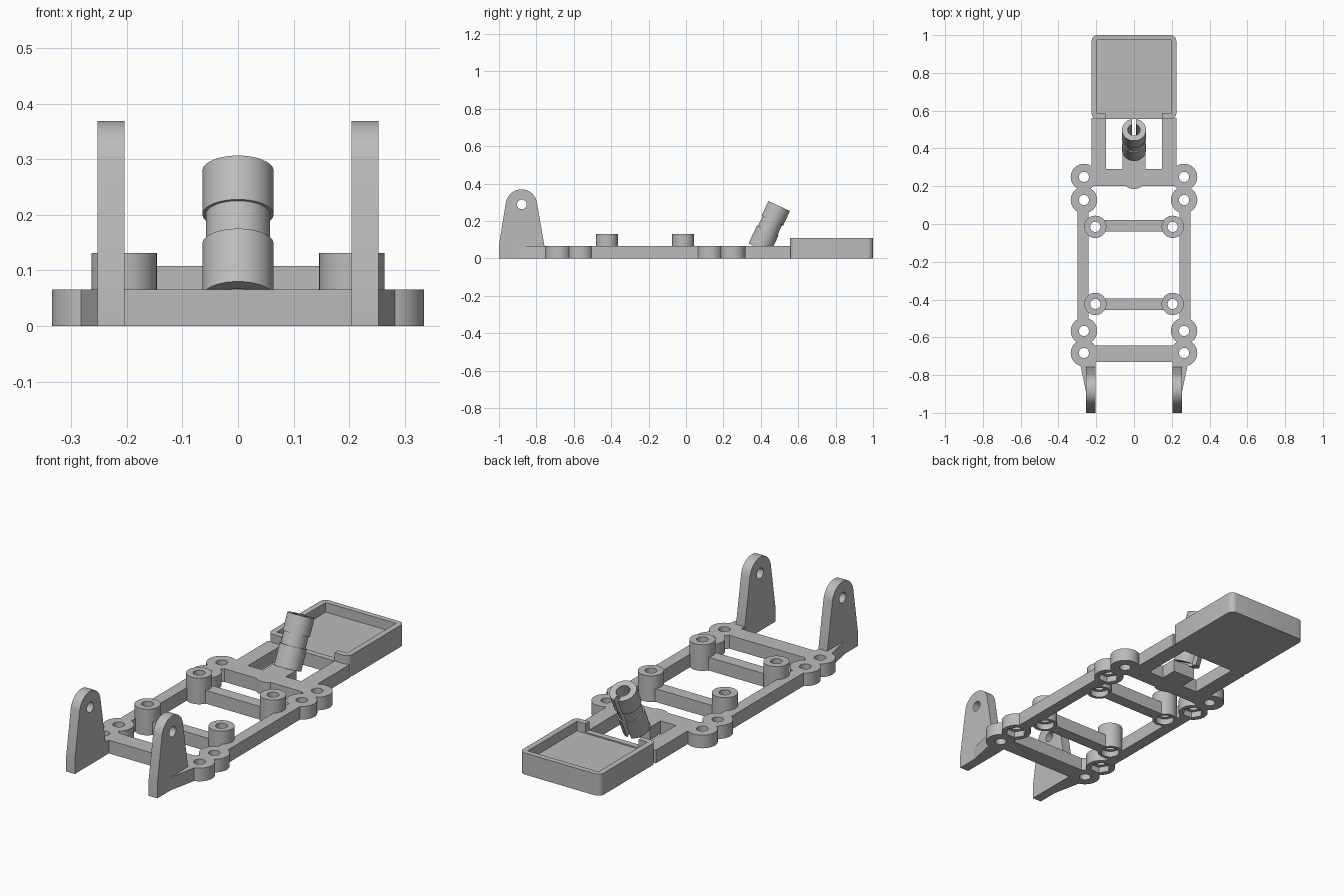
import bpy
import bmesh
from math import cos, sin, pi, radians
from mathutils import Matrix

if "Cube" in bpy.data.objects:
    bpy.data.objects.remove(bpy.data.objects["Cube"])

grey = bpy.data.materials.new("plain grey")
grey.use_nodes = True
GREY = (0.5, 0.5, 0.5, 1)
grey.diffuse_color = GREY
grey.node_tree.nodes["Principled BSDF"].inputs["Base Color"].default_value = GREY

PLATE = 0.066
SIDES = (-1, 1)


def make(name, bm):
    bmesh.ops.recalc_face_normals(bm, faces=bm.faces)
    mesh = bpy.data.meshes.new(name)
    bm.to_mesh(mesh)
    bm.free()
    mesh.materials.append(grey)
    obj = bpy.data.objects.new(name, mesh)
    bpy.context.collection.objects.link(obj)
    return obj


def prism(name, outline, low, high, along_x=False):
    """Extrude an outline along z, or a (y, z) outline along x."""
    bm = bmesh.new()
    rings = []
    for h in (low, high):
        rings.append([bm.verts.new((h, a, b) if along_x else (a, b, h)) for a, b in outline])
    bm.faces.new(rings[0])
    bm.faces.new(rings[1])
    n = len(outline)
    for i in range(n):
        j = (i + 1) % n
        bm.faces.new((rings[0][i], rings[0][j], rings[1][j], rings[1][i]))
    return make(name, bm)


def arc(x, y, r, start=0, end=2 * pi, n=40, closed=True):
    steps = n if closed else n - 1
    return [(x + r * cos(start + (end - start) * i / steps),
             y + r * sin(start + (end - start) * i / steps)) for i in range(n)]


def rect(x0, x1, y0, y1):
    return [(x0, y0), (x1, y0), (x1, y1), (x0, y1)]


def rounded(x0, x1, y0, y1, r):
    pts = []
    corners = ((x1 - r, y1 - r), (x0 + r, y1 - r), (x0 + r, y0 + r), (x1 - r, y0 + r))
    for k, (x, y) in enumerate(corners):
        pts += arc(x, y, r, k * pi / 2, (k + 1) * pi / 2, 7, False)
    return pts


def boolean(target, others, operation):
    """Apply a union or difference and discard the operands."""
    bpy.context.view_layer.objects.active = target
    for other in others:
        mod = target.modifiers.new("shape", 'BOOLEAN')
        mod.operation = operation
        mod.solver = 'EXACT'
        mod.object = other
        bpy.ops.object.modifier_apply(modifier=mod.name)
        bpy.data.objects.remove(other)


# Ladder frame: cross bars
frame = prism("frame", rect(-0.225, 0.225, 0.20, 0.29), 0, PLATE)
parts, cutters = [], []
for y0, y1, half in ((-0.04, 0.02, 0.2), (-0.455, -0.395, 0.2), (-0.73, -0.642, 0.25)):
    parts.append(prism("cross_bar", rect(-half, half, y0, y1), 0, PLATE))

# Rounded seat and tab below the tilted tube
parts.append(prism("tube_seat", arc(0, 0.25, 0.065), 0, PLATE))
parts.append(prism("tube_tab", rect(-0.062, 0.062, 0.25, 0.375), 0, PLATE))

for s in SIDES:
    # Long side rails, tray rails and tapered arms for the ears
    parts.append(prism("side_rail", rect(s * 0.24, s * 0.298, -0.685, 0.25), 0, PLATE))
    parts.append(prism("tray_rail", rect(s * 0.147, s * 0.225, 0.24, 0.56), 0, PLATE))
    arm = [(0.205, -0.69), (0.29, -0.69), (0.285, -0.74), (0.252, -0.90), (0.205, -0.90)]
    parts.append(prism("ear_arm", [(s * x, y) for x, y in arm], 0, PLATE))

    # Corner bosses with screw holes, the inner ones with nut pockets
    for y, pocket in ((0.249, False), (0.127, True), (-0.566, True), (-0.683, False)):
        x = s * 0.265
        parts.append(prism("boss", arc(x, y, 0.07), 0, PLATE))
        cutters.append(prism("hole", arc(x, y, 0.027, n=24), -0.1, 0.3))
        if pocket:
            cutters.append(prism("nut_pocket", arc(x, y, 0.05, n=6), -0.1, 0.03))

    # Tall standoff posts with recessed undersides
    for y in (-0.015, -0.423):
        x = s * 0.205
        parts.append(prism("post", arc(x, y, 0.059), 0, 0.131))
        cutters.append(prism("hole", arc(x, y, 0.027, n=24), -0.1, 0.3))
        cutters.append(prism("post_recess", arc(x, y, 0.044, n=24), -0.1, 0.03))

boolean(frame, parts, 'UNION')
boolean(frame, cutters, 'DIFFERENCE')

# Upright hinge ears
ears = []
for s, label in ((1, "left"), (-1, "right")):
    outline = [(-1.0, 0), (-1.0, 0.07)]
    outline += arc(-0.88, 0.285, 0.084, radians(170), radians(10), 21, False)
    outline += [(-0.757, PLATE), (-0.757, 0)]
    ear = prism(label + "_hinge_ear", outline, s * 0.204, s * 0.253, True)
    boolean(ear, [prism("pin_hole", arc(-0.878, 0.288, 0.026, n=24), s * 0.1, s * 0.4, True)],
            'DIFFERENCE')
    ears.append(ear)

# Shallow tray with an opening in its front wall
tray = prism("tray", rounded(-0.224, 0.224, 0.555, 1.0, 0.03), 0, 0.108)
boolean(tray, [prism("tray_hollow", rect(-0.195, 0.195, 0.585, 0.973), 0.06, 0.2),
               prism("tray_opening", rect(-0.147, 0.147, 0.5, 0.65), PLATE, 0.2)], 'DIFFERENCE')

# Tilted slotted tube, turned from a profile of radius and height
profile = [(0.033, 0), (0.064, 0), (0.064, 0.105), (0.058, 0.105),
           (0.058, 0.163), (0.064, 0.163), (0.064, 0.25), (0.033, 0.25)]
bm = bmesh.new()
N = 40
rings = [[bm.verts.new((r * cos(2 * pi * i / N), r * sin(2 * pi * i / N), z))
          for i in range(N)] for r, z in profile]
for k, ring in enumerate(rings):
    nxt = rings[(k + 1) % len(rings)]
    for i in range(N):
        j = (i + 1) % N
        bm.faces.new((ring[i], ring[j], nxt[j], nxt[i]))
tube = make("tilted_tube", bm)
boolean(tube, [prism("slot", rect(-0.011, 0.011, 0, 0.1), -0.1, 0.4)], 'DIFFERENCE')
tube.data.transform(Matrix.Translation((0, 0.393, 0.053)) @ Matrix.Rotation(radians(-25), 4, 'X'))

# Smooth the round walls, keep the edges sharp
bpy.ops.object.select_all(action='DESELECT')
for obj in [frame, tray, tube] + ears:
    obj.select_set(True)
bpy.context.view_layer.objects.active = frame
bpy.ops.object.shade_smooth_by_angle(angle=radians(30))
